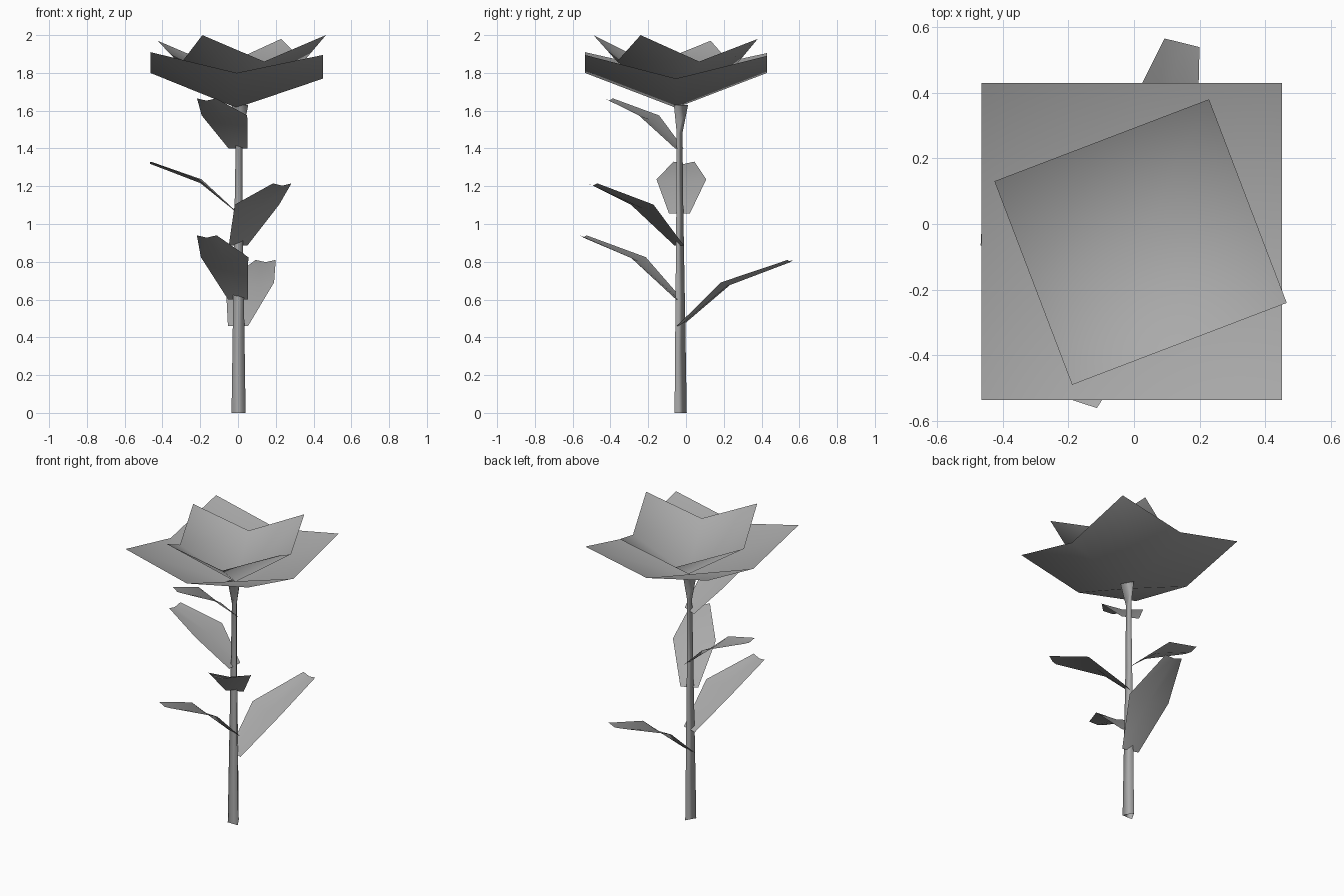
import bpy
from math import radians, sin, cos, pi
from mathutils import Vector

cube = bpy.data.objects.get("Cube")
if cube:
    bpy.data.objects.remove(cube, do_unlink=True)

grey = bpy.data.materials.new("plain_grey")
grey.use_nodes = True
colour = (0.4, 0.4, 0.4, 1)
grey.diffuse_color = colour
grey.node_tree.nodes["Principled BSDF"].inputs["Base Color"].default_value = colour


def skin(name, rows, closed=False):
    """Smooth surface through rows of points; closed joins each row's ends."""
    n = len(rows[0])
    faces = [(r * n + i, r * n + (i + 1) % n, (r + 1) * n + (i + 1) % n, (r + 1) * n + i)
             for r in range(len(rows) - 1) for i in range(n if closed else n - 1)]
    mesh = bpy.data.meshes.new(name)
    mesh.from_pydata([p for row in rows for p in row], [], faces)
    mesh.polygons.foreach_set("use_smooth", [True] * len(faces))
    mesh.materials.append(grey)
    obj = bpy.data.objects.new(name, mesh)
    bpy.context.collection.objects.link(obj)
    return obj


def petals(name, centre, half, turn, heights):
    """Square sheet cupped upward, turned about its centre."""
    a = radians(turn)
    across = Vector((cos(a), sin(a), 0)) * half[0]
    along = Vector((-sin(a), cos(a), 0)) * half[1]
    rows = [[Vector((*centre, heights[j + 1][i + 1])) + across * i + along * j
             for i in (-1, 0, 1)] for j in (-1, 0, 1)]
    return skin(name, rows)


def leaf(name, base_z, heading, length, rise):
    """Folded leaf: narrow base, wide middle, narrow tip."""
    a = radians(heading)
    out = Vector((cos(a), sin(a), 0))
    side = Vector((-sin(a), cos(a), 0))
    rows = []
    for reach, lift, width, dip in ((0, 0, 0.055, 0), (0.43, 0.66, 0.132, 0.02), (1, 1, 0.055, 0.012)):
        middle = Vector((0, -0.035, base_z + rise * lift)) + out * length * reach
        rows.append([middle + side * width * s - Vector((0, 0, 0 if s else dip))
                     for s in (-1, 0, 1)])
    return skin(name, rows)


# Flower: wide outer sheet and turned inner sheet
petals("outer_petals", (-0.007, -0.053), (0.4575, 0.4825), 0,
       ((1.91, 1.80, 1.895), (1.80, 1.615, 1.77), (1.905, 1.80, 1.89)))
petals("inner_petals", (0.02, -0.055), (0.35, 0.332), 20.9,
       ((2.0, 1.86, 2.0), (1.845, 1.635, 1.86), (1.97, 1.83, 1.98)))

# Three-sided tapering stem with a flared top
stem_rings = [(0, 0.043, 0.003), (0.6, 0.033, 0.003), (1.05, 0.025, 0.003),
              (1.48, 0.02, 0.006), (1.63, 0.05, 0.011)]
skin("stem", [[(x + r * cos(pi / 2 + k * 2 * pi / 3), -0.039 + r * sin(pi / 2 + k * 2 * pi / 3), z)
               for k in range(3)] for z, r, x in stem_rings], closed=True)

# Leaves climbing the stem: height, heading, length, rise
for number, spec in enumerate(((0.46, 76, 0.605, 0.35), (0.60, 252, 0.535, 0.34),
                               (0.885, 297, 0.515, 0.33), (1.055, 177, 0.465, 0.275),
                               (1.40, 246, 0.41, 0.265)), 1):
    leaf(f"leaf_{number}", *spec)
